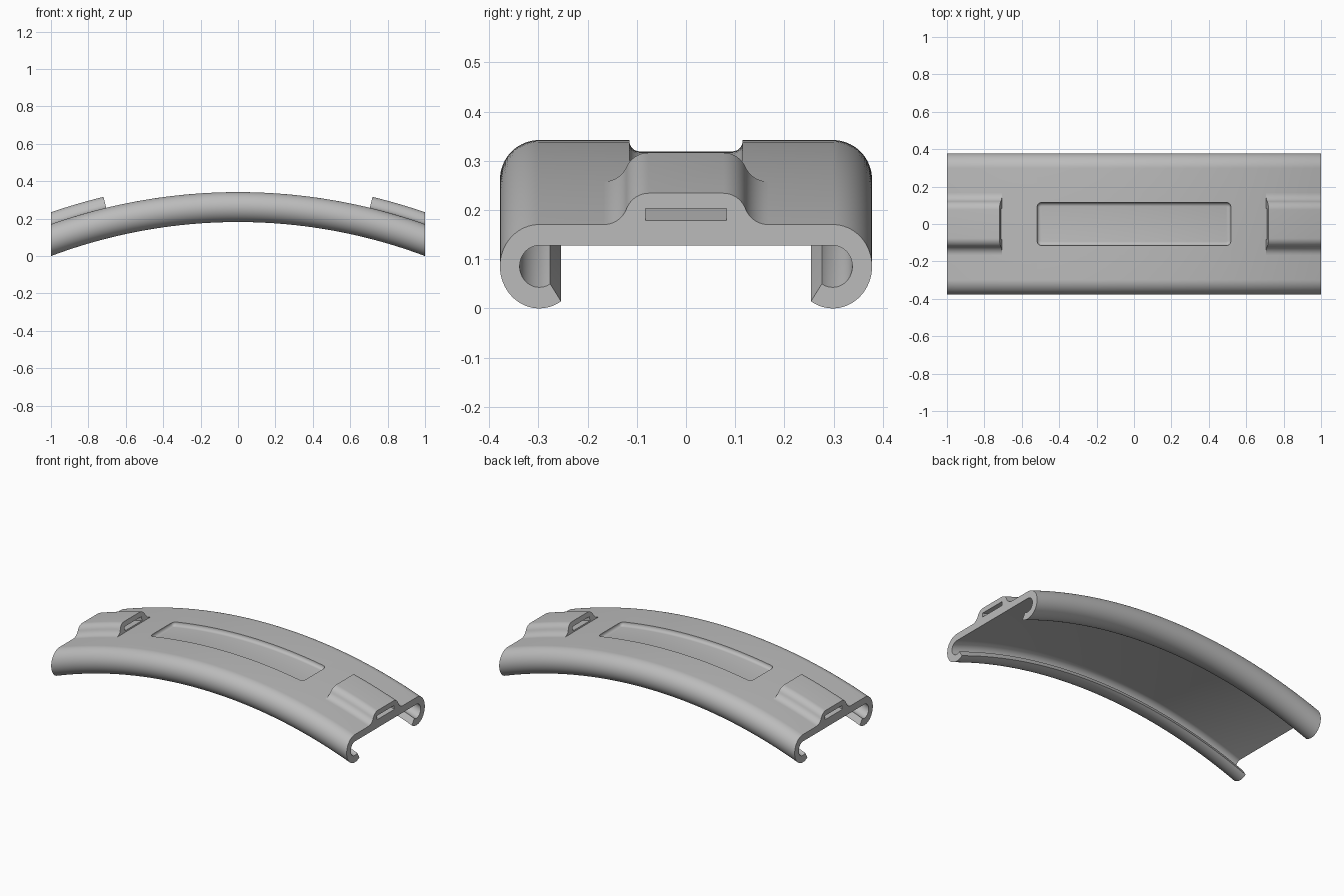
import bpy, bmesh, math
from mathutils import Vector

if "Cube" in bpy.data.objects:
    bpy.data.objects.remove(bpy.data.objects["Cube"], do_unlink=True)

R = 3.0           # radius of the arched top surface
ZC = -2.658       # height of the arch centre
STEP = 0.04       # spacing of cuts along the arch

grey = bpy.data.materials.new("plain grey")
grey.use_nodes = True
grey.diffuse_color = (0.5, 0.5, 0.5, 1)
grey.node_tree.nodes["Principled BSDF"].inputs["Base Color"].default_value = (0.5, 0.5, 0.5, 1)


def arc(cy, cd, r, a0, a1, n):
    """Points (y, depth) on an arc, angles in degrees."""
    angles = [math.radians(a0 + (a1 - a0) * i / n) for i in range(n + 1)]
    return [(cy + r * math.cos(a), cd + r * math.sin(a)) for a in angles]


def mirrored(half):
    """Close a half profile across y = 0."""
    return half + [(-y, d) for y, d in reversed(half)]


def extrude(profile, x0, x1):
    bm = bmesh.new()
    face = bm.faces.new([bm.verts.new((x0, y, d)) for y, d in profile])
    out = bmesh.ops.extrude_face_region(bm, geom=[face], use_keep_orig=True)
    moved = [g for g in out["geom"] if isinstance(g, bmesh.types.BMVert)]
    bmesh.ops.translate(bm, verts=moved, vec=(x1 - x0, 0, 0))
    return bm


def bend(bm, name, side=1, radial_x=None):
    """Slice along x, wrap onto the arch, and make an object."""
    for i in range(-30, 31):
        geom = bm.verts[:] + bm.edges[:] + bm.faces[:]
        bmesh.ops.bisect_plane(bm, geom=geom, dist=1e-5,
                               plane_co=(i * STEP, 0, 0), plane_no=(1, 0, 0))
    for v in bm.verts:
        x, d = v.co.x, v.co.z
        if radial_x is not None and abs(x - radial_x) < 1e-4:
            x *= (R + d) / R
        v.co = Vector((side * x, v.co.y, ZC + math.sqrt((R + d) ** 2 - x * x)))
    bmesh.ops.recalc_face_normals(bm, faces=bm.faces[:])
    mesh = bpy.data.meshes.new(name)
    bm.to_mesh(mesh)
    bm.free()
    mesh.materials.append(grey)
    obj = bpy.data.objects.new(name, mesh)
    bpy.context.collection.objects.link(obj)
    return obj


def activate(obj):
    bpy.ops.object.select_all(action='DESELECT')
    obj.select_set(True)
    bpy.context.view_layer.objects.active = obj


def carve(obj, cutter):
    cutter.hide_render = True
    activate(obj)
    mod = obj.modifiers.new("cut", 'BOOLEAN')
    mod.operation = 'DIFFERENCE'
    mod.solver = 'EXACT'
    mod.object = cutter
    bpy.ops.object.modifier_apply(modifier=mod.name)
    bpy.data.objects.remove(cutter, do_unlink=True)


def smooth(obj):
    activate(obj)
    bpy.ops.object.shade_smooth_by_angle(angle=math.radians(30))


# Arched plate with curled side rails
LIP = -123.5
rail = arc(0.298, -0.08, 0.08, 90, LIP, 40) + arc(0.298, -0.08, 0.04, LIP, 90, 32)
body = bend(extrude(mirrored(rail), -1, 1), "arched_plate")

# Shallow rounded recess in the top
bm = bmesh.new()
bmesh.ops.create_cube(bm, size=1)
bmesh.ops.scale(bm, verts=bm.verts[:], vec=(1.036, 0.23, 0.064))
bmesh.ops.translate(bm, verts=bm.verts[:], vec=(0, 0, 0.009))
upright = [e for e in bm.edges if abs(e.verts[0].co.z - e.verts[1].co.z) > 0.01]
bmesh.ops.bevel(bm, geom=upright, offset=0.024, segments=6, profile=0.5, affect='EDGES')
floor = [e for e in bm.edges if max(v.co.z for v in e.verts) < -0.02]
bmesh.ops.bevel(bm, geom=floor, offset=0.021, segments=6, profile=0.5, affect='EDGES')
carve(body, bend(bm, "recess_cutter"))
smooth(body)

# Raised slotted connector at each end
INNER = 0.705
H, W = 0.06, 0.09
turn = 2 * math.atan(H / W)
r = W / 2 / math.sin(turn)
t = math.degrees(turn)
flare = arc(0.076, H - r, r, 90, 90 - t, 10) + arc(0.076 + W, r, r, 270 - t, 270, 10)[1:]
bump = mirrored(flare + [(0.076 + W, -0.01)])
slot = mirrored([(0.082, 0.008), (0.082, 0.031)])
for side, label in ((1, "left"), (-1, "right")):
    connector = bend(extrude(bump, INNER, 1), label + "_connector", side, INNER)
    carve(connector, bend(extrude(slot, 0.65, 1.06), label + "_slot_cutter", side))
    smooth(connector)
